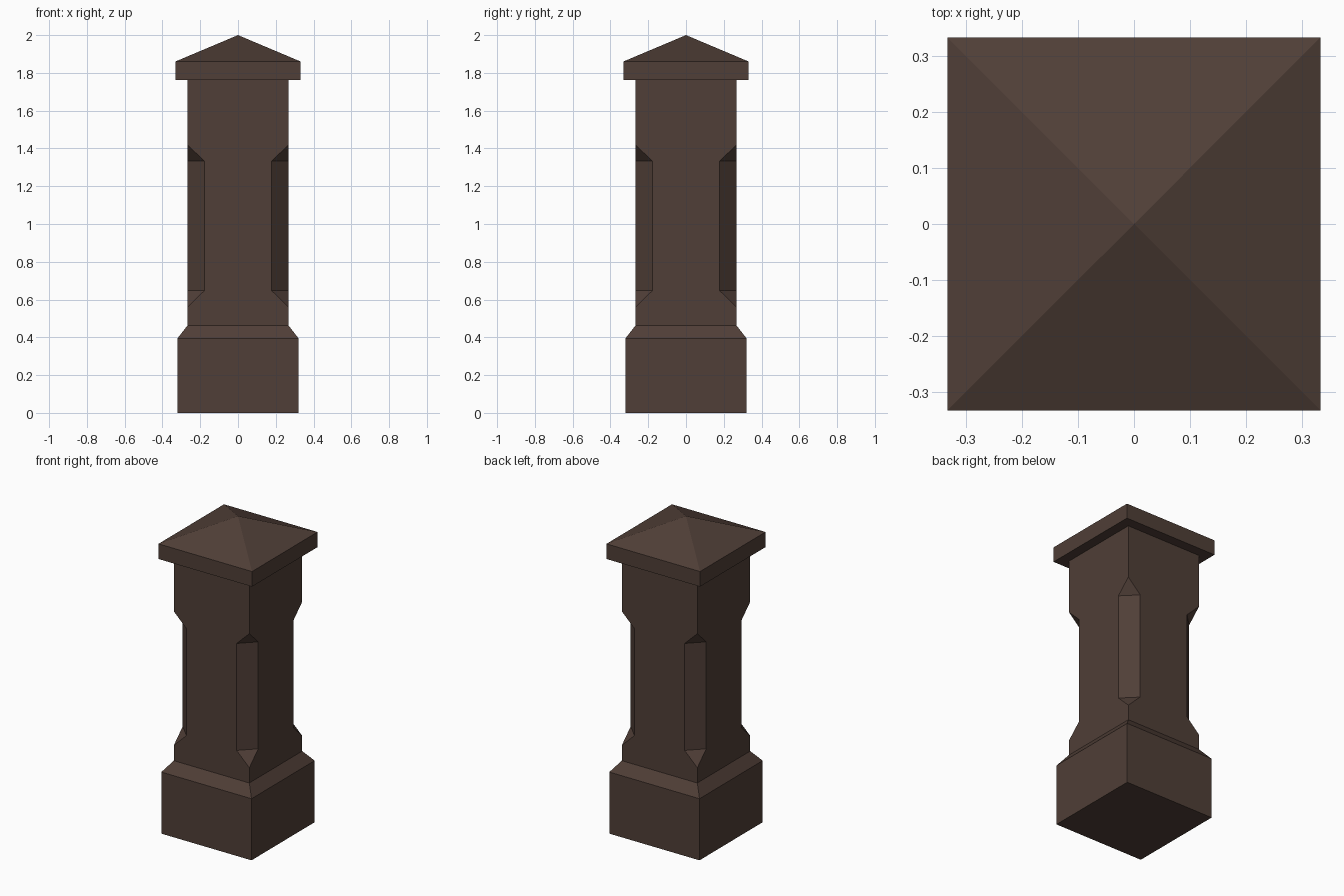
import bpy
import bmesh
from math import radians

if "Cube" in bpy.data.objects:
    bpy.data.objects.remove(bpy.data.objects["Cube"], do_unlink=True)

stone = bpy.data.materials.new("dark brown stone")
stone.use_nodes = True
colour = (0.080, 0.049, 0.038, 1)
stone.diffuse_color = colour
shader = stone.node_tree.nodes["Principled BSDF"]
shader.inputs["Base Color"].default_value = colour
shader.inputs["Roughness"].default_value = 0.9


def square_ring(bm, half, z, cut=0.0):
    """Square outline with each corner cut back by the given amount."""
    inner = half - cut
    points = []
    for sx, sy in ((1, 1), (-1, 1), (-1, -1), (1, -1)):
        pair = [(sx * half, sy * inner, z), (sx * inner, sy * half, z)]
        points += pair if sx == sy else pair[::-1]
    return [bm.verts.new(p) for p in points]


def stacked_part(name, sections):
    """Skin a stack of (half width, height, corner cut) sections."""
    bm = bmesh.new()
    rings = [square_ring(bm, *s) for s in sections]
    for low, high in zip(rings, rings[1:]):
        for i in range(len(low)):
            j = (i + 1) % len(low)
            bm.faces.new((low[i], low[j], high[j], high[i]))
    bm.faces.new(rings[0][::-1])
    bm.faces.new(rings[-1])
    bmesh.ops.remove_doubles(bm, verts=bm.verts, dist=0.0005)
    bmesh.ops.dissolve_limit(bm, angle_limit=radians(1), verts=bm.verts, edges=bm.edges)
    bmesh.ops.recalc_face_normals(bm, faces=bm.faces)
    mesh = bpy.data.meshes.new(name)
    bm.to_mesh(mesh)
    bm.free()
    mesh.materials.append(stone)
    part = bpy.data.objects.new(name, mesh)
    bpy.context.collection.objects.link(part)
    return part


# Plinth with a sloped shoulder
stacked_part("plinth", [(0.32, 0), (0.32, 0.395), (0.268, 0.462)])

# Shaft with stopped chamfers on its four corners
stacked_part("shaft", [(0.268, 0.462), (0.268, 0.56), (0.268, 0.647, 0.09),
                       (0.268, 1.333, 0.09), (0.268, 1.42), (0.268, 1.763)])

# Overhanging cap with a pyramid top
stacked_part("cap", [(0.332, 1.763), (0.332, 1.86), (0, 2)])
